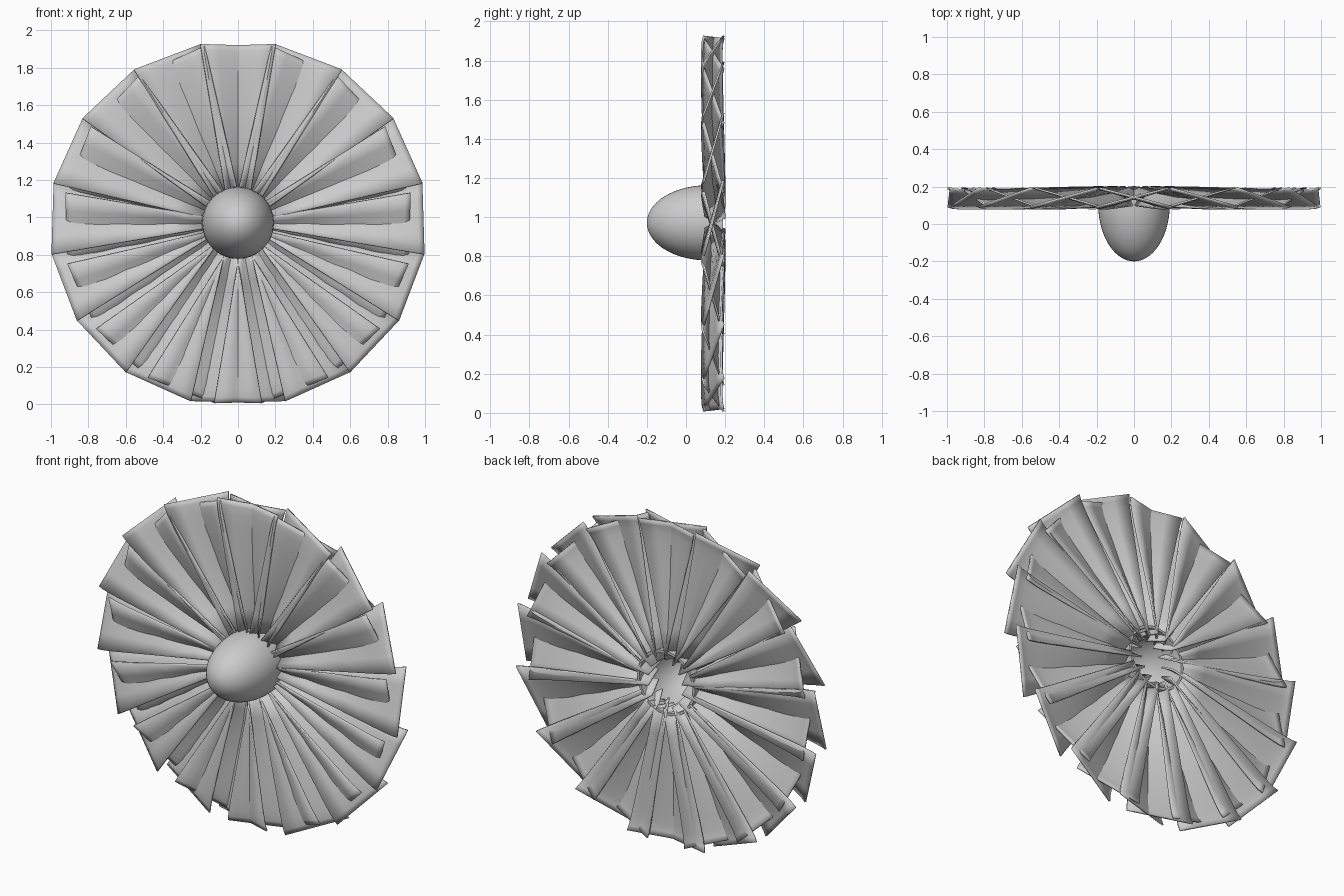
import bpy, bmesh, math
from mathutils import Matrix, Vector

if "Cube" in bpy.data.objects:
    bpy.data.objects.remove(bpy.data.objects["Cube"])

CZ = 0.967          # height of the rotor axis
OFFSET = 0.037      # each blade ring sits slightly off axis, then is mirrored
COUNT = 16


def finish(bm, name, angle):
    bmesh.ops.recalc_face_normals(bm, faces=bm.faces)
    mesh = bpy.data.meshes.new(name)
    bm.to_mesh(mesh)
    bm.free()
    ob = bpy.data.objects.new(name, mesh)
    bpy.context.collection.objects.link(ob)
    bpy.ops.object.select_all(action='DESELECT')
    bpy.context.view_layer.objects.active = ob
    ob.select_set(True)
    bpy.ops.object.shade_smooth_by_angle(angle=math.radians(angle))
    return ob


# fan blades: slanted wedges, slightly dished, with the tip curling back
stations = [(0.15, 0.012), (0.32, 0.008), (0.6, 0.0), (0.8, -0.005),
            (0.88, -0.005), (0.925, -0.002), (0.954, 0.005)]
STEPS = 4
bm = bmesh.new()
for k in range(COUNT):
    turn = (Matrix.Translation((OFFSET, 0, CZ)) @
            Matrix.Rotation(math.radians(-1.66 + 360 / COUNT * k), 4, 'Y'))
    rows = []
    for r, back in stations:
        half = r * 0.202
        row = []
        for i in range(STEPS + 1):
            u = 2 * i / STEPS - 1
            row.append(bm.verts.new(turn @ Vector((u * half, 0.137 + back - 0.05 * u, r))))
        rows.append(row)
    for a, b in zip(rows, rows[1:]):
        for i in range(STEPS):
            bm.faces.new((a[i], a[i + 1], b[i + 1], b[i]))
blades = finish(bm, "fan_blades", 40)
solid = blades.modifiers.new("thickness", 'SOLIDIFY')
solid.thickness = 0.01
solid.offset = 0
mirror = blades.modifiers.new("mirror", 'MIRROR')
mirror.use_axis = (True, False, False)
mirror.use_mirror_merge = False

# nose cone: hollow half ellipsoid running into a short open collar
bm = bmesh.new()
SEG = 48
profile = [(0.192 * math.sin(t), 0.11 - 0.31 * math.cos(t))
           for t in (math.pi / 2 * i / 14 for i in range(1, 15))]
profile.append((0.192, 0.19))
inner = [(0.177, 0.19)] + [(0.177 * math.sin(t), 0.11 - 0.295 * math.cos(t))
                           for t in (math.pi / 2 * i / 14 for i in range(14, 0, -1))]
rings = []
for r, y in profile + inner:
    rings.append([bm.verts.new((r * math.cos(2 * math.pi * s / SEG), y,
                                CZ + 0.004 + r * math.sin(2 * math.pi * s / SEG)))
                  for s in range(SEG)])
for a, b in zip(rings, rings[1:]):
    for s in range(SEG):
        n = (s + 1) % SEG
        bm.faces.new((a[s], a[n], b[n], b[s]))
for ring, y in ((rings[0], -0.2), (rings[-1], -0.185)):
    tip = bm.verts.new((0, y, CZ + 0.004))
    for s in range(SEG):
        bm.faces.new((ring[s], ring[(s + 1) % SEG], tip))
finish(bm, "nose_cone", 40)
